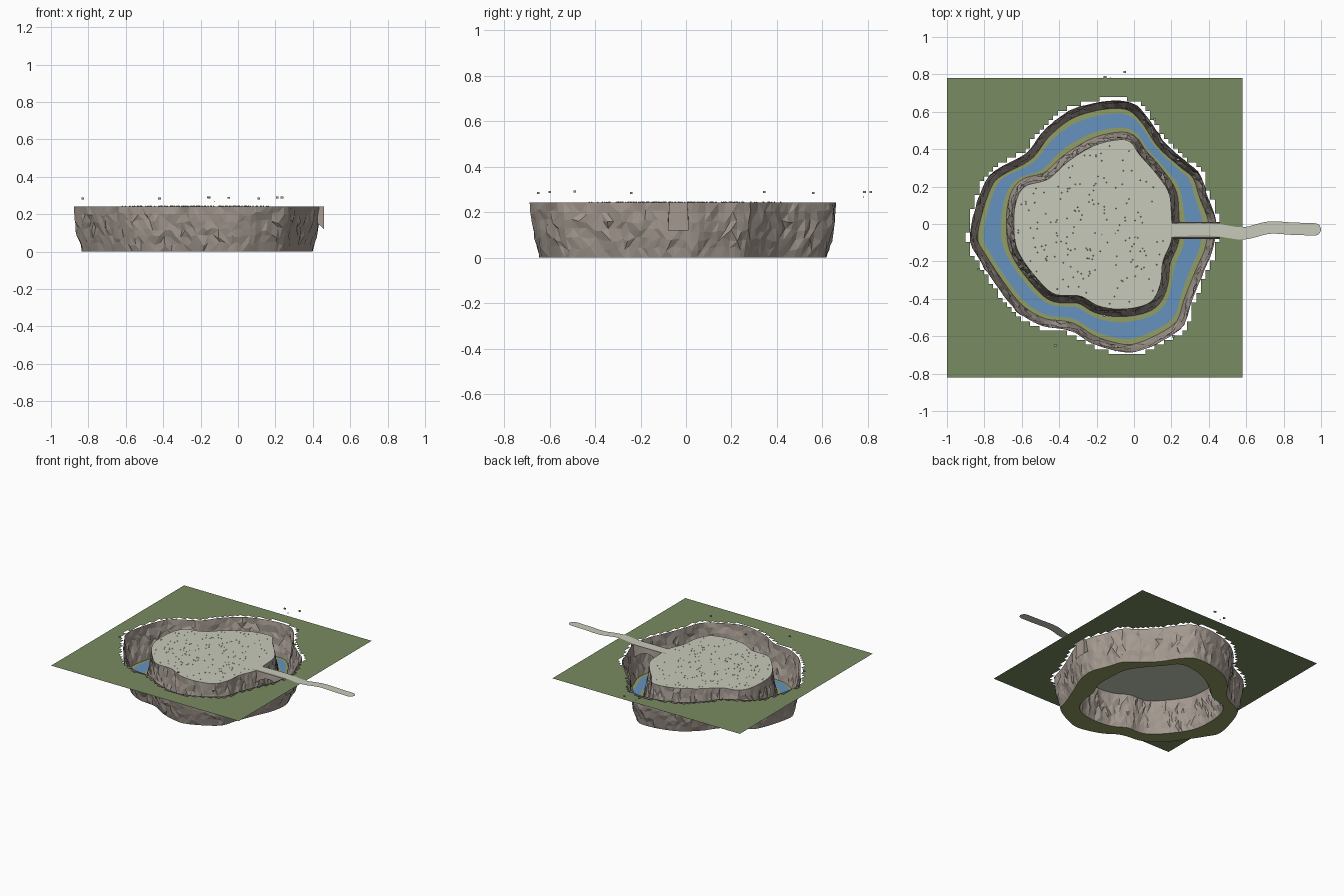
import bpy, bmesh, math, random
from mathutils import Vector
from mathutils.geometry import interpolate_bezier

if "Cube" in bpy.data.objects:
    bpy.data.objects.remove(bpy.data.objects["Cube"])

random.seed(4)
TOP = 0.242
N = 132
CEN = Vector((-0.2, 0.0))


def mat(name, c):
    m = bpy.data.materials.new(name)
    m.diffuse_color = (*c, 1)
    m.use_nodes = True
    m.node_tree.nodes["Principled BSDF"].inputs["Base Color"].default_value = m.diffuse_color
    return m


ROCK = mat("rock", (0.37, 0.32, 0.28))
GRASS = mat("grass", (0.19, 0.26, 0.12))
BANK = mat("bank", (0.29, 0.34, 0.13))
WATER = mat("water", (0.13, 0.29, 0.52))
SAND = mat("pale_soil", (0.57, 0.59, 0.49))
STONE = mat("pebble", (0.40, 0.41, 0.35))


def finish(name, bm, material):
    me = bpy.data.meshes.new(name)
    bm.to_mesh(me)
    bm.free()
    me.materials.append(material)
    ob = bpy.data.objects.new(name, me)
    bpy.context.collection.objects.link(ob)
    return ob


def spline(pts, closed, steps=12):
    """Catmull-Rom curve through 2D points."""
    n = len(pts)
    P = [Vector((x, y, 0)) for x, y in pts]
    get = (lambda i: P[i % n]) if closed else (lambda i: P[max(0, min(n - 1, i))])
    out = []
    for i in range(n if closed else n - 1):
        a, b, c, d = get(i - 1), get(i), get(i + 1), get(i + 2)
        out += interpolate_bezier(b, b + (c - a) / 6, c - (d - b) / 6, c, steps + 1)[:-1]
    if not closed:
        out.append(P[-1])
    return [p.xy for p in out]


def ring(pts):
    """Closed outline resampled at equal angles round the centre."""
    polar = sorted((math.atan2(p.y - CEN.y, p.x - CEN.x), (p - CEN).length)
                   for p in spline(pts, True))
    polar = ([(a - math.tau, r) for a, r in polar[-2:]] + polar
             + [(a + math.tau, r) for a, r in polar[:2]])
    out, k = [], 0
    for i in range(N):
        t = -math.pi + math.tau * i / N
        while polar[k + 1][0] < t:
            k += 1
        (a0, r0), (a1, r1) = polar[k], polar[k + 1]
        r = r0 + (r1 - r0) * (t - a0) / max(a1 - a0, 1e-6)
        out.append(CEN + Vector((math.cos(t), math.sin(t))) * r)
    return out


def offset(rg, d):
    out = []
    for i, p in enumerate(rg):
        t = (rg[(i + 1) % N] - rg[i - 1]).normalized()
        out.append(p + Vector((t.y, -t.x)) * d)
    return out


outer = ring([(-.10, .66), (0, .64), (.08, .56), (.16, .44), (.27, .34), (.35, .27),
              (.39, .155), (.44, .01), (.42, -.14), (.37, -.26), (.31, -.41),
              (.265, -.54), (.16, -.62), (0, -.685), (-.13, -.67), (-.24, -.63),
              (-.345, -.567), (-.49, -.545), (-.62, -.47), (-.72, -.35),
              (-.826, -.19), (-.877, -.085), (-.85, .075), (-.79, .235), (-.72, .30),
              (-.575, .38), (-.49, .49), (-.37, .59), (-.24, .64)])
inner = ring([(-.09, .45), (-.02, .44), (.03, .37), (.11, .28), (.185, .17), (.20, .05),
              (.20, -.085), (.155, -.2), (.14, -.325), (.085, -.42), (-.05, -.455),
              (-.185, -.44), (-.29, -.385), (-.425, -.375), (-.52, -.29), (-.61, -.165),
              (-.64, -.06), (-.635, .10), (-.585, .20), (-.46, .24), (-.345, .34),
              (-.21, .42)])


# faceted cliff walls
def cliff(name, rim, spread, flip):
    rows = 6
    bm = bmesh.new()
    vs = []
    for r in range(rows + 1):
        f = r / rows
        line = offset(rim, spread * (1 - f) ** 1.6)
        row = []
        for i, p in enumerate(line):
            j = 0 if r in (0, rows) else 1
            q = p + Vector((random.uniform(-.007, .007), random.uniform(-.007, .007))) * j
            row.append(bm.verts.new((*q, TOP * f + j * random.uniform(-.012, .012))))
        vs.append(row)
    for r in range(rows):
        for i in range(N):
            k = (i + 1) % N
            a, b, c, d = vs[r][i], vs[r][k], vs[r + 1][k], vs[r + 1][i]
            tris = [(a, b, c), (a, c, d)] if random.random() < .5 else [(a, b, d), (b, c, d)]
            for t in tris:
                bm.faces.new(t[::-1] if flip else t)
    finish(name, bm, ROCK)


cliff("outer_cliff", outer, -0.042, True)
cliff("plateau_cliff", inner, 0.04, False)


# gorge floor and river
def band(name, ra, rb, z, material):
    bm = bmesh.new()
    a = [bm.verts.new((*p, z)) for p in ra]
    b = [bm.verts.new((*p, z)) for p in rb]
    for i in range(N):
        k = (i + 1) % N
        bm.faces.new((a[i], b[i], b[k], a[k]))
    finish(name, bm, material)


foot_out, foot_in = offset(outer, -0.042), offset(inner, 0.04)
band("gorge_floor", foot_in, foot_out, 0.0, BANK)
band("river", [a.lerp(b, .2) for a, b in zip(foot_in, foot_out)],
     [a.lerp(b, .8) for a, b in zip(foot_in, foot_out)], 0.004, WATER)

# plateau top
bm = bmesh.new()
bm.faces.new([bm.verts.new((*p, TOP)) for p in inner])
finish("plateau_top", bm, SAND)


def inside(p, poly):
    hit = False
    for i, a in enumerate(poly):
        b = poly[i - 1]
        if (a.y > p.y) != (b.y > p.y) and \
                p.x < a.x + (p.y - a.y) * (b.x - a.x) / (b.y - a.y):
            hit = not hit
    return hit


# surrounding ground, grid cells removed over the gorge
bm = bmesh.new()
G = 64
grid = [[Vector((-1 + 1.58 * i / G, -.82 + 1.6 * j / G)) for j in range(G + 1)]
        for i in range(G + 1)]
void = [[inside(p, outer) for p in col] for col in grid]
gv = [[bm.verts.new((*p, TOP)) for p in col] for col in grid]
for i in range(G):
    for j in range(G):
        if not (void[i][j] or void[i + 1][j] or void[i][j + 1] or void[i + 1][j + 1]):
            bm.faces.new((gv[i][j], gv[i + 1][j], gv[i + 1][j + 1], gv[i][j + 1]))
bmesh.ops.delete(bm, geom=[v for v in bm.verts if not v.link_faces], context='VERTS')
finish("ground", bm, GRASS)

# arched stone bridge
bm = bmesh.new()
secs = []
for i in range(13):
    t = i / 12
    x = .17 + .29 * t
    lo = .12 + .085 * math.sin(math.pi * t)
    secs.append([bm.verts.new(c) for c in ((x, -.08, lo), (x, .012, lo),
                                           (x, .006, TOP), (x, -.073, TOP))])
for s, e in zip(secs, secs[1:]):
    for k in range(4):
        m = (k + 1) % 4
        bm.faces.new((s[k], s[m], e[m], e[k]))
bm.faces.new(secs[0])
bm.faces.new(secs[-1])
bmesh.ops.recalc_face_normals(bm, faces=bm.faces)
finish("bridge", bm, ROCK)

# footpath over plateau, bridge and ground, with a rounded end
line = spline([(-.26, -.065), (-.05, -.05), (.2, -.033), (.42, -.03), (.58, -.05),
               (.72, -.02), (.85, -.025), (1.0, -.03)], False)
bm = bmesh.new()
pairs = []
for i, p in enumerate(line):
    t = (line[min(i + 1, len(line) - 1)] - line[max(i - 1, 0)]).normalized()
    w = .033 * min(1, max(.1, (p.x + .27) / .4))
    w *= math.sqrt(max(.02, 1 - max(0, (p.x - .967) / .033) ** 2))
    n = Vector((-t.y, t.x)) * w
    pairs.append([bm.verts.new((*(p + s * n), TOP + .003)) for s in (1, -1)])
for (a, b), (c, d) in zip(pairs, pairs[1:]):
    bm.faces.new((a, b, d, c))
finish("footpath", bm, SAND)


# small stones scattered on the plateau
bm = bmesh.new()
count = 0
while count < 170:
    p = Vector((random.uniform(-.64, .2), random.uniform(-.45, .45)))
    if inside(p, offset(inner, -.02)):
        v = bmesh.ops.create_cone(bm, segments=4, radius1=.004, radius2=.001,
                                  depth=.004, cap_ends=True)["verts"]
        bmesh.ops.translate(bm, verts=v, vec=(*p, TOP + .002))
        count += 1
finish("plateau_pebbles", bm, SAND)

# tiny floating flecks above the land
bm = bmesh.new()
for x, y, z in [(-.155, .785, .289), (-.125, .78, .266), (-.05, .813, .288),
                (.235, .345, .289), (-.83, -.24, .284), (-.42, -.65, .284),
                (.11, .56, .284), (.21, -.6, .289), (-.16, -.49, .29)]:
    v = bmesh.ops.create_cube(bm, size=1)["verts"]
    s = .006 if z < .28 else .014
    bmesh.ops.scale(bm, verts=v, vec=(s, s * .8, s * .6))
    bmesh.ops.translate(bm, verts=v, vec=(x, y, z))
finish("floating_flecks", bm, STONE)
